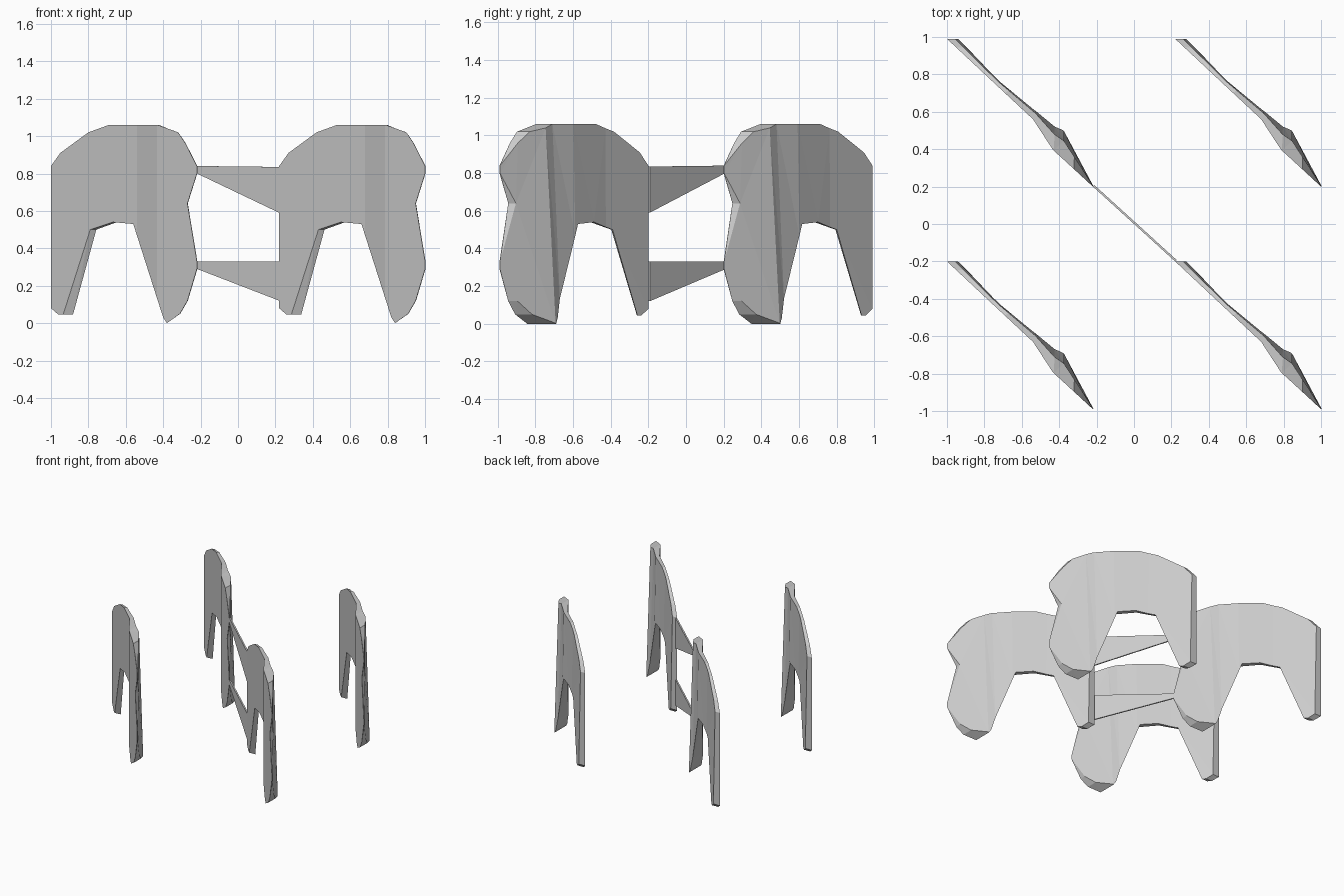
import bpy, bmesh

if "Cube" in bpy.data.objects:
    bpy.data.objects.remove(bpy.data.objects["Cube"])

# Arch silhouette seen from the front (x, z)
OUTLINE = [(-1, .08), (-1, .84), (-.95, .91), (-.8, 1.02), (-.69, 1.06), (-.43, 1.06),
           (-.32, 1.02), (-.28, .96), (-.22, .84), (-.22, .80), (-.27, .64), (-.22, .33),
           (-.22, .29), (-.27, .12), (-.31, .05), (-.38, 0), (-.40, .03), (-.56, .53),
           (-.67, .54), (-.79, .50), (-.935, .045), (-.96, .045)]
# Plan of the panel: x, front y, then offset (dx, dy) to the back face
PLAN = [(-1, -.20, .06, 0), (-.75, -.434, .035, .01), (-.54, -.63, .02, .05),
        (-.433, -.794, .01, .13), (-.375, -.847, 0, .155), (-.22, -.99, .003, .003)]


def plan_at(x):
    x = min(max(x, -1), -.22)
    for a, b in zip(PLAN, PLAN[1:]):
        if x <= b[0] + 1e-6:
            t = (x - a[0]) / (b[0] - a[0])
            return [p + (q - p) * t for p, q in zip(a[1:], b[1:])]


def flat_face(points):
    bm = bmesh.new()
    bm.faces.new([bm.verts.new((x, 0, z)) for x, z in points])
    return bm


def extrude_back(bm):
    """Extrude the sheet and return its front and back vertices."""
    front = list(bm.verts)
    res = bmesh.ops.extrude_face_region(bm, geom=list(bm.faces), use_keep_orig=True)
    return front, [g for g in res["geom"] if isinstance(g, bmesh.types.BMVert)]


def finish(bm, name):
    bmesh.ops.triangulate(bm, faces=list(bm.faces))
    bmesh.ops.recalc_face_normals(bm, faces=list(bm.faces))
    me = bpy.data.meshes.new(name)
    bm.to_mesh(me)
    bm.free()
    return me


def place(name, me, loc=(0, 0, 0)):
    ob = bpy.data.objects.new(name, me)
    ob.location = loc
    bpy.context.collection.objects.link(ob)


# Arched panel, folded along vertical lines, with a thick ridge behind one leg
bm = flat_face(OUTLINE)
for p in PLAN[1:-1]:
    bmesh.ops.bisect_plane(bm, geom=bm.verts[:] + bm.edges[:] + bm.faces[:],
                           plane_co=(p[0], 0, 0), plane_no=(1, 0, 0))
front, back = extrude_back(bm)
for v in front:
    v.co.y = plan_at(v.co.x)[0]
for v in back:
    y, dx, dy = plan_at(v.co.x)
    taper = 1 - .33 * v.co.z
    v.co.x += dx * taper
    v.co.y = y + dy * taper
panel = finish(bm, "arched_panel")
for i in range(2):
    for j in range(2):
        place("arched_panel", panel, (1.22 * i, 1.19 * j, 0))

# Two thin tapering braces joining the middle pair of panels
for name, pts in (("upper_brace", [(-.22, .84), (.22, .835), (.22, .59), (-.22, .80)]),
                  ("lower_brace", [(-.22, .33), (.22, .33), (.22, .12), (-.22, .29)])):
    bm = flat_face(pts)
    front, back = extrude_back(bm)
    for v in front + back:
        v.co.y = -.91 * v.co.x
    for v in back:
        v.co.x += .008
        v.co.y += .008
    place(name, finish(bm, name))
